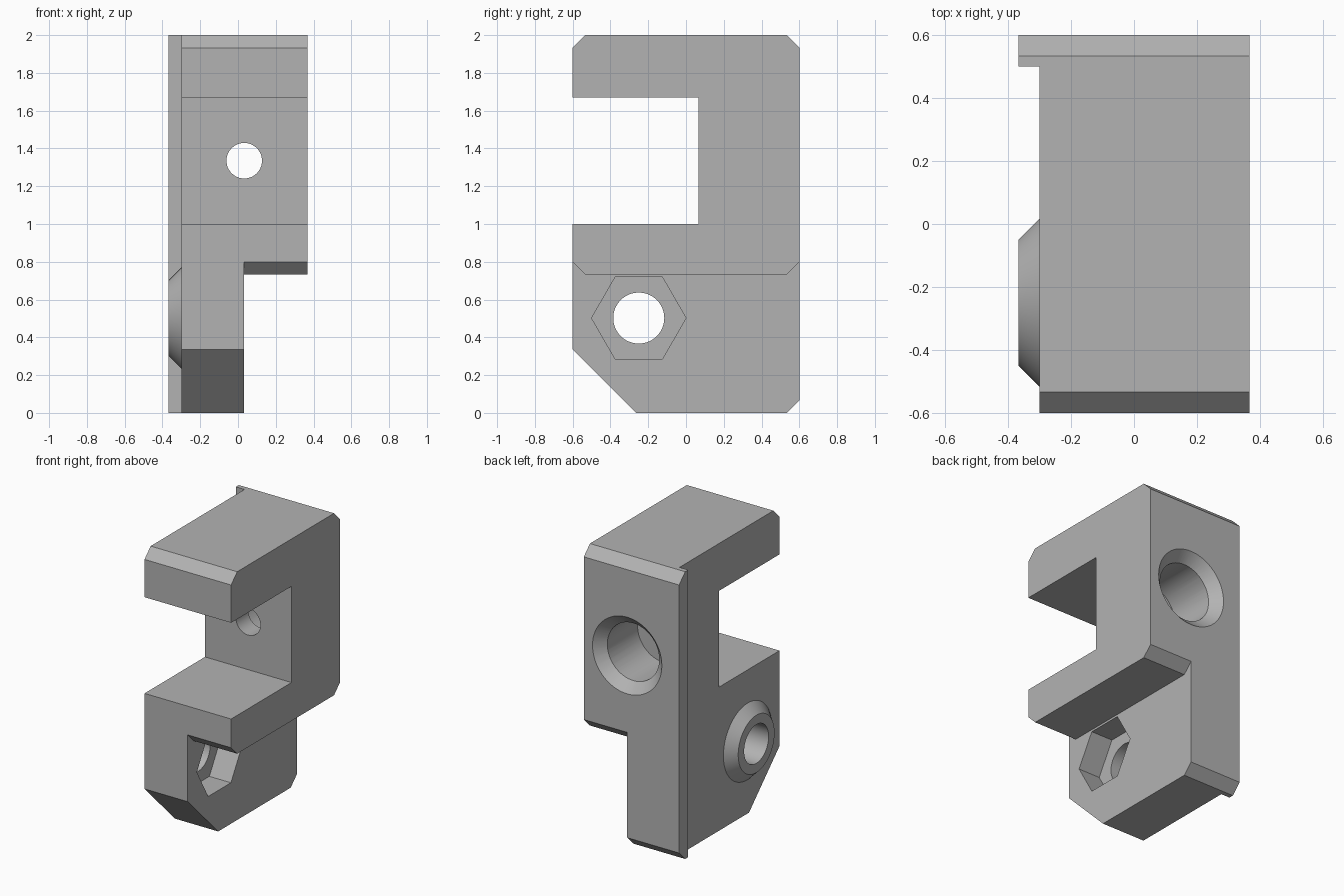
import bpy, bmesh, math
from mathutils import Matrix

default = bpy.data.objects.get("Cube")
if default:
    bpy.data.objects.remove(default, do_unlink=True)

grey = bpy.data.materials.new("plain grey")
grey.use_nodes = True
grey.diffuse_color = (0.45, 0.45, 0.45, 1)
grey.node_tree.nodes["Principled BSDF"].inputs["Base Color"].default_value = (0.45, 0.45, 0.45, 1)


def finish(name, bm):
    bmesh.ops.recalc_face_normals(bm, faces=bm.faces)
    mesh = bpy.data.meshes.new(name)
    bm.to_mesh(mesh)
    bm.free()
    mesh.materials.append(grey)
    obj = bpy.data.objects.new(name, mesh)
    bpy.context.collection.objects.link(obj)
    return obj


def prism(name, profile, x0, x1):
    """Extrude a (y, z) profile along x."""
    bm = bmesh.new()
    face = bm.faces.new([bm.verts.new((x0, y, z)) for y, z in profile])
    new = bmesh.ops.extrude_face_region(bm, geom=[face])["geom"]
    verts = [v for v in new if isinstance(v, bmesh.types.BMVert)]
    bmesh.ops.translate(bm, verts=verts, vec=(x1 - x0, 0, 0))
    return finish(name, bm)


def lathe(name, axis, centre, start, end, r0, r1, sides=64):
    """Cylinder or cone along x or y, from start (r0) to end (r1)."""
    if axis == "x":
        turn = Matrix.Rotation(math.pi / 2, 4, "Y")
        place = Matrix.Translation(((start + end) / 2, *centre))
    else:
        turn = Matrix.Rotation(-math.pi / 2, 4, "X")
        place = Matrix.Translation((centre[0], (start + end) / 2, centre[1]))
    # Six-sided shapes point along y
    spin = Matrix.Rotation(math.pi / 2 if sides == 6 else 0, 4, "Z")
    bm = bmesh.new()
    bmesh.ops.create_cone(bm, cap_ends=True, segments=sides, radius1=r0, radius2=r1,
                          depth=end - start, matrix=place @ turn @ spin)
    if sides == 6:
        # Make sure a corner lies on the y axis
        far = max(v.co.y for v in bm.verts) - centre[0]
        if far < r0 * 0.95:
            bmesh.ops.rotate(bm, verts=bm.verts, cent=(0, *centre),
                             matrix=Matrix.Rotation(math.pi / 6, 3, "X"))
    return finish(name, bm)


def combine(target, tool, operation):
    mod = target.modifiers.new(tool.name, "BOOLEAN")
    mod.operation = operation
    mod.solver = "EXACT"
    mod.object = tool
    bpy.context.view_layer.objects.active = target
    bpy.ops.object.modifier_apply(modifier=mod.name)
    bpy.data.objects.remove(tool, do_unlink=True)


# C-shaped bracket with chamfered corners
bracket = prism("clamp_bracket", [
    (-0.6, 0.335), (-0.265, 0), (0.533, 0), (0.6, 0.067), (0.6, 1.933), (0.533, 2),
    (-0.533, 2), (-0.6, 1.933), (-0.6, 1.67), (0.065, 1.67), (0.065, 1), (-0.6, 1)],
    -0.367, 0.367)

# Leave only a thin flange along the back edge
combine(bracket, prism("flange_cut", [(-0.9, -0.2), (0.5, -0.2), (0.5, 2.2), (-0.9, 2.2)],
                       -0.6, -0.3), "DIFFERENCE")

# Narrow the lower half, with chamfers under the overhang
combine(bracket, prism("lower_step_cut", [
    (-0.7, 0.9), (-0.533, 0.733), (0.533, 0.733), (0.7, 0.9), (0.7, -0.1), (-0.7, -0.1)],
    0.033, 0.6), "DIFFERENCE")

# Conical boss, bolt hole and hexagonal nut pocket
bolt = (-0.25, 0.502)
combine(bracket, lathe("bolt_boss", "x", bolt, -0.367, -0.28, 0.2, 0.287), "UNION")
combine(bracket, lathe("bolt_hole", "x", bolt, -0.6, 0.3, 0.135, 0.135), "DIFFERENCE")
combine(bracket, lathe("nut_pocket", "x", bolt, -0.133, 0.2, 0.25, 0.25, 6), "DIFFERENCE")

# Screw hole with counterbore and countersunk rim at the back
screw = (0.033, 1.335)
combine(bracket, lathe("screw_hole", "y", screw, -0.2, 0.4, 0.094, 0.094), "DIFFERENCE")
combine(bracket, lathe("counterbore", "y", screw, 0.2, 0.7, 0.2, 0.2), "DIFFERENCE")
combine(bracket, lathe("countersink", "y", screw, 0.5, 0.633, 0.167, 0.3), "DIFFERENCE")

# Smooth round surfaces, sharp edges
bpy.ops.object.select_all(action="DESELECT")
bracket.select_set(True)
bpy.context.view_layer.objects.active = bracket
bpy.ops.object.shade_smooth_by_angle(angle=math.radians(25))
